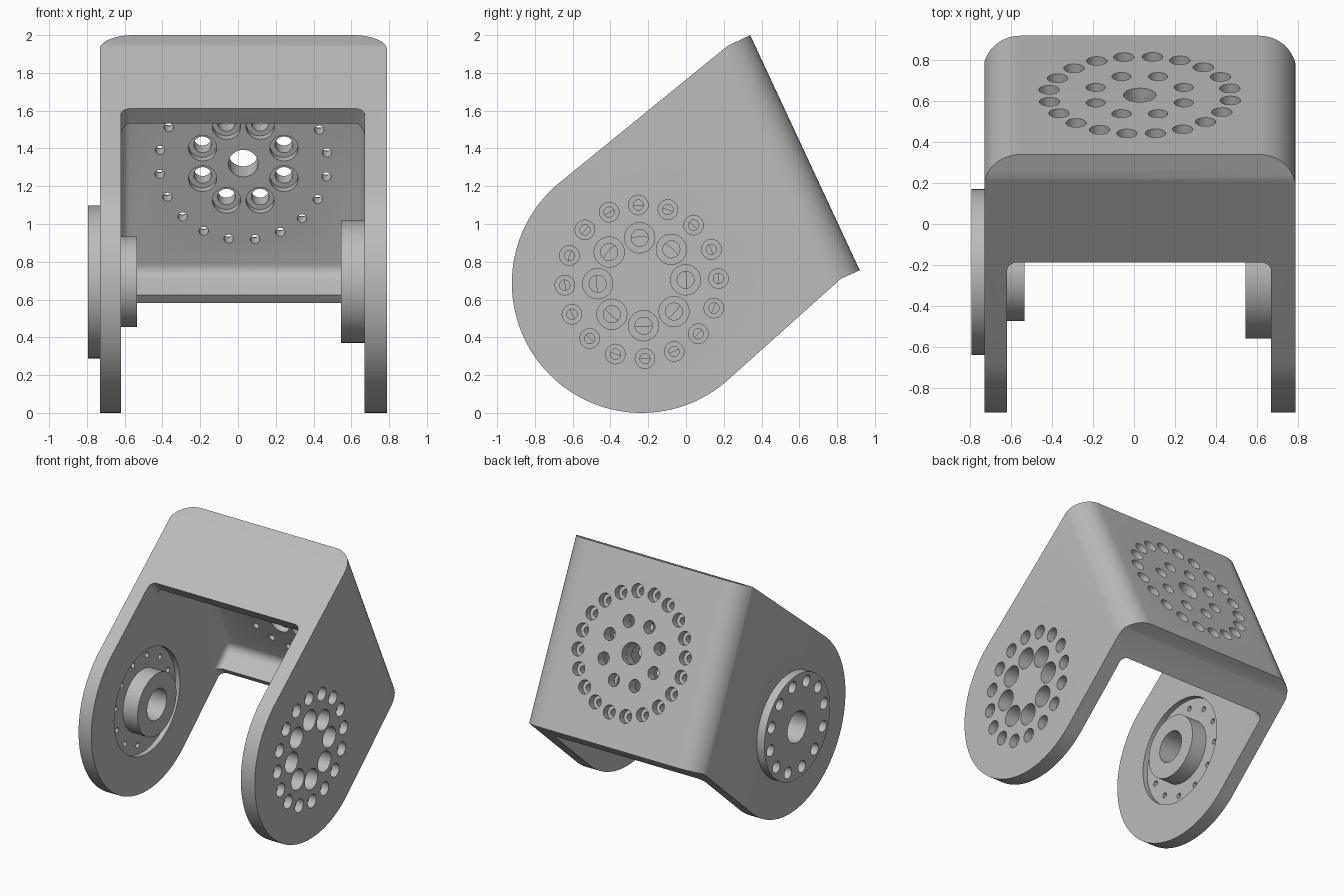
import bpy, bmesh
from math import cos, sin, radians, tau
from mathutils import Matrix, Vector

default = bpy.data.objects.get("Cube")
if default:
    bpy.data.objects.remove(default, do_unlink=True)

GREY = (0.5, 0.5, 0.5, 1)
metal = bpy.data.materials.new("grey metal")
metal.use_nodes = True
metal.diffuse_color = GREY
metal.node_tree.nodes["Principled BSDF"].inputs["Base Color"].default_value = GREY

# Main dimensions
LEFT, RIGHT = -0.73, 0.79            # outer arm faces
IN_LEFT, IN_RIGHT = -0.62, 0.67      # inner arm faces
R = 0.687                            # arm end radius
PIVOT = Vector((0, -0.235, R))
BASE = Vector((0.028, 0.63, 1.3775))  # middle of the outer base face
WALL = 0.13

# Frames: side profiles extrude along x; the others tilt about x
SIDE = Matrix(((0, 0, 1, 0), (1, 0, 0, 0), (0, 1, 0, 0), (0, 0, 0, 1)))


def tilt(origin, degrees):
    return Matrix.Translation(origin) @ Matrix.Rotation(radians(degrees), 4, "X")


def arc(cx, cy, r, start, end, steps=12):
    angles = [radians(start + (end - start) * i / steps) for i in range(steps + 1)]
    return [(cx + r * cos(a), cy + r * sin(a)) for a in angles]


def finish(name, bm):
    bmesh.ops.recalc_face_normals(bm, faces=bm.faces)
    mesh = bpy.data.meshes.new(name)
    bm.to_mesh(mesh)
    bm.free()
    mesh.materials.append(metal)
    obj = bpy.data.objects.new(name, mesh)
    bpy.context.collection.objects.link(obj)
    return obj


def prism(name, points, low, high, matrix, bevel=0):
    bm = bmesh.new()
    face = bm.faces.new([bm.verts.new((x, y, low)) for x, y in points])
    out = bmesh.ops.extrude_face_region(bm, geom=[face])
    top = [v for v in out["geom"] if isinstance(v, bmesh.types.BMVert)]
    bmesh.ops.translate(bm, verts=top, vec=(0, 0, high - low))
    if bevel:
        bmesh.ops.bevel(bm, geom=bm.edges[:], offset=bevel, segments=5,
                        profile=0.5, affect="EDGES")
    bm.transform(matrix)
    return finish(name, bm)


def lathe(bm, profile, matrix, closed=False, seg=24):
    rings = [[bm.verts.new(matrix @ Vector((r * cos(tau * i / seg), r * sin(tau * i / seg), z)))
              for i in range(seg)] for r, z in profile]
    pairs = list(zip(rings, rings[1:]))
    if closed:
        pairs.append((rings[-1], rings[0]))
    else:
        bm.faces.new(rings[0])
        bm.faces.new(rings[-1])
    for a, b in pairs:
        for i in range(seg):
            j = (i + 1) % seg
            bm.faces.new((a[i], a[j], b[j], b[i]))


def turned(name, profile, matrix, closed=False):
    bm = bmesh.new()
    lathe(bm, profile, matrix, closed, 72)
    return finish(name, bm)


def hole_ring(count, radius, phase, profile, matrix):
    bm = bmesh.new()
    for i in range(count):
        a = radians(phase) + tau * i / count
        spot = Matrix.Translation((radius * cos(a), radius * sin(a), 0))
        lathe(bm, profile, matrix @ spot)
    return finish("hole_cutter", bm)


def stepped(r1, r2, step, depth):
    """Hole profile of radius r1 down to the step, then r2 to the depth."""
    return [(r1, 0.05), (r1, -step), (r2, -step), (r2, -depth)]


def combine(obj, tool, operation="DIFFERENCE"):
    mod = obj.modifiers.new("combine", "BOOLEAN")
    mod.operation, mod.solver, mod.object = operation, "EXACT", tool
    bpy.context.view_layer.objects.active = obj
    bpy.ops.object.modifier_apply(modifier=mod.name)
    bpy.data.objects.remove(tool, do_unlink=True)


def smooth(obj):
    bpy.ops.object.select_all(action="DESELECT")
    obj.select_set(True)
    bpy.context.view_layer.objects.active = obj
    bpy.ops.object.shade_smooth_by_angle(angle=radians(30))


# Bracket outline: round arm end, straight sides, tilted base
outline = arc(PIVOT.y, PIVOT.z, R, 130, 310, 60)
outline += [(0.82, 0.71), (0.92, 0.755), (0.34, 2.0), (0.22, 1.943)]
bracket = prism("bracket", outline, LEFT, RIGHT, SIDE)

# Round the two long back corners
cr = 0.18
hx = (RIGHT - LEFT) / 2 + 0.002
clip = [(-hx, -2.5), (hx, -2.5)] + arc(hx - cr, -cr, cr, 0, 90) + arc(cr - hx, -cr, cr, 90, 180)
combine(bracket, prism("clip", clip, -2.5, 2.5, tilt(BASE, 25)), "INTERSECT")

# Gap between the arms, then the pocket behind the front flanges
sr, end = 0.05, 0.63
slot = [(IN_LEFT, -1.5), (IN_RIGHT, -1.5)]
slot += arc(IN_RIGHT - sr, end - sr, sr, 0, 90, 6) + arc(IN_LEFT + sr, end - sr, sr, 90, 180, 6)
combine(bracket, prism("slot", slot, -1.5, 1.5, tilt(PIVOT, 40)))
pocket = [(0.4, -0.61), (0.81, -0.61), (1.13, 0.575), (0.4, 0.575)]
combine(bracket, prism("pocket", pocket, IN_LEFT, IN_RIGHT, tilt(PIVOT, 40) @ SIDE, 0.05))

# Round boss inside one arm
right_frame = Matrix.Translation((RIGHT, PIVOT.y, PIVOT.z + 0.007)) @ SIDE
boss = turned("boss", [(0.325, -0.245), (0.325, -0.06)], right_frame)
combine(bracket, boss, "UNION")

# Base holes: centre bore, inner ring counterbored from inside, outer ring from outside
base_frame = tilt(BASE, -65)
combine(bracket, hole_ring(1, 0, 0, stepped(0.08, 0.079, 0.05, 0.2), base_frame))
combine(bracket, hole_ring(8, 0.233, 22.5, stepped(0.047, 0.075, 0.09, 0.2), base_frame))
combine(bracket, hole_ring(20, 0.447, -8, stepped(0.05, 0.025, 0.06, 0.2), base_frame))

# Arm holes around the boss
combine(bracket, hole_ring(16, 0.407, 2.5, stepped(0.052, 0.027, 0.06, 0.18), right_frame))
combine(bracket, hole_ring(8, 0.233, 2.5, stepped(0.08, 0.045, 0.12, 0.3), right_frame))

# Opening for the hub in the other arm
left_frame = Matrix.Translation((LEFT, PIVOT.y, PIVOT.z + 0.007)) @ SIDE
combine(bracket, turned("opening", [(0.405, -0.1), (0.405, 0.15)], left_frame))
smooth(bracket)

# Hub: outer disc, bored inner boss and a ring of bolt holes
hub_profile = [(0.12, -0.065), (0.405, -0.065), (0.405, 0.07), (0.24, 0.07),
               (0.24, 0.195), (0.12, 0.195)]
hub = turned("hub_disc", hub_profile, left_frame, True)
face_out = left_frame @ Matrix.Translation((0, 0, -0.065)) @ Matrix.Rotation(radians(180), 4, "X")
combine(hub, hole_ring(12, 0.335, 10, stepped(0.045, 0.02, 0.07, 0.2), face_out))
smooth(hub)
